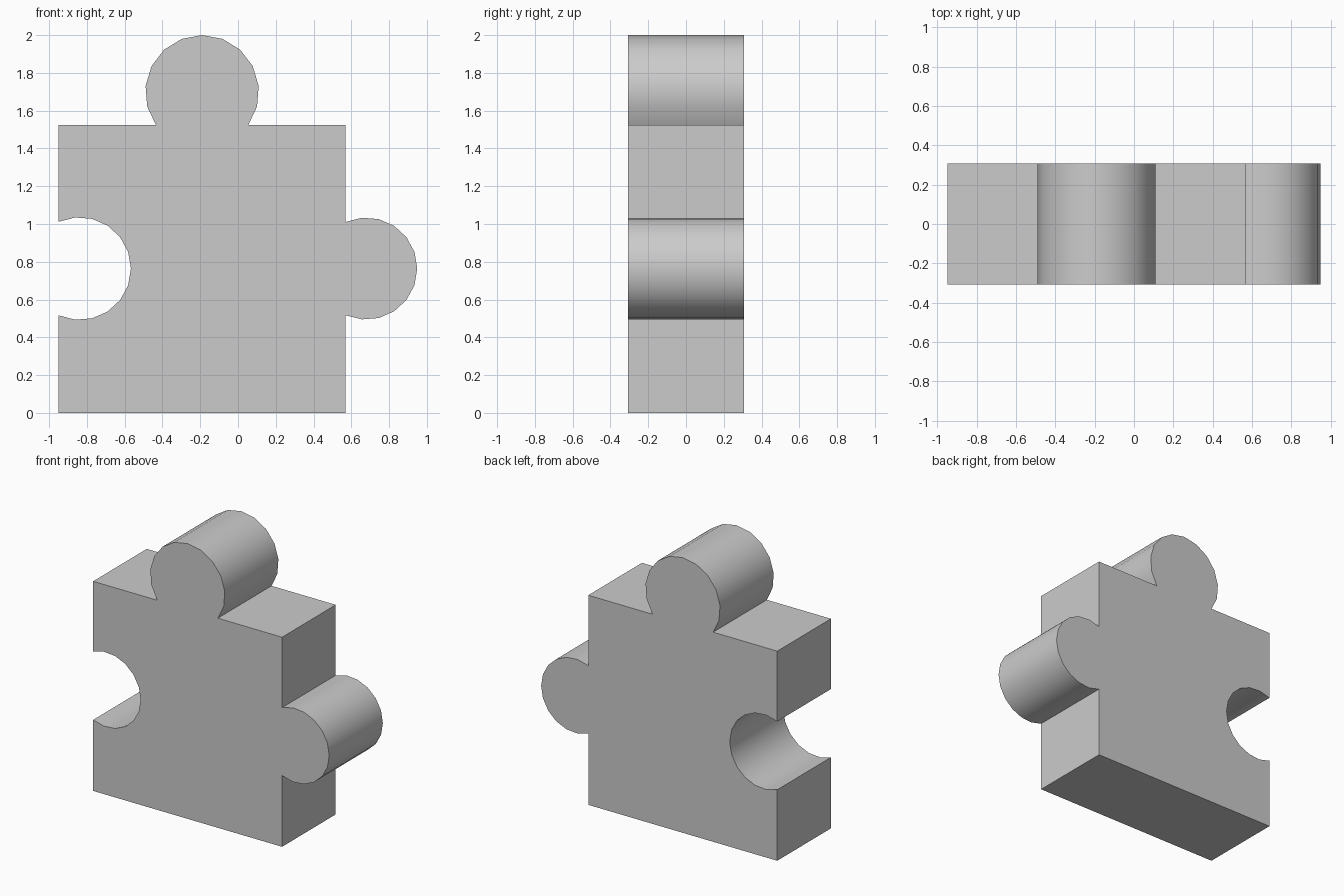
import bpy
import bmesh
import math
from mathutils import Vector

if "Cube" in bpy.data.objects:
    bpy.data.objects.remove(bpy.data.objects["Cube"])

LEFT, RIGHT, TOP = -0.949, 0.57, 1.523
HALF_DEPTH = 0.308
SIDE_Z = 0.764
TOP_X = -0.19
STEPS = 12


def bulge(start, end, height):
    """Arc from start to end, bulging to the right of travel by height."""
    a, b = Vector(start), Vector(end)
    half = (b - a).length / 2
    along = (b - a).normalized()
    out = Vector((along.y, -along.x))
    radius = (half ** 2 + height ** 2) / (2 * height)
    centre = (a + b) / 2 + out * (height - radius)
    sweep = math.atan2(half, radius - height)
    points = []
    for i in range(STEPS + 1):
        t = -sweep + 2 * sweep * i / STEPS
        points.append(centre + radius * (out * math.cos(t) + along * math.sin(t)))
    return points


# Outline, counter-clockwise seen from the front
outline = [Vector((LEFT, 0)), Vector((RIGHT, 0))]
# Right knob
outline += bulge((RIGHT, SIDE_Z - 0.247), (RIGHT, SIDE_Z + 0.247), 0.379)
outline.append(Vector((RIGHT, TOP)))
# Top knob
outline += bulge((TOP_X + 0.244, TOP), (TOP_X - 0.244, TOP), 0.477)
outline.append(Vector((LEFT, TOP)))
# Left socket, the same arc cut inwards
outline += reversed(bulge((LEFT, SIDE_Z - 0.248), (LEFT, SIDE_Z + 0.248), 0.382))

# Extrude the outline through the thickness
bm = bmesh.new()
front = bm.faces.new([bm.verts.new((p.x, -HALF_DEPTH, p.y)) for p in outline])
extruded = bmesh.ops.extrude_face_region(bm, geom=[front], use_keep_orig=True)
verts = [g for g in extruded["geom"] if isinstance(g, bmesh.types.BMVert)]
bmesh.ops.translate(bm, verts=verts, vec=(0, 2 * HALF_DEPTH, 0))
bmesh.ops.recalc_face_normals(bm, faces=bm.faces)
mesh = bpy.data.meshes.new("puzzle_piece")
bm.to_mesh(mesh)
bm.free()

piece = bpy.data.objects.new("puzzle_piece", mesh)
bpy.context.collection.objects.link(piece)
bpy.context.view_layer.objects.active = piece
piece.select_set(True)
bpy.ops.object.shade_smooth_by_angle(angle=math.radians(30))
